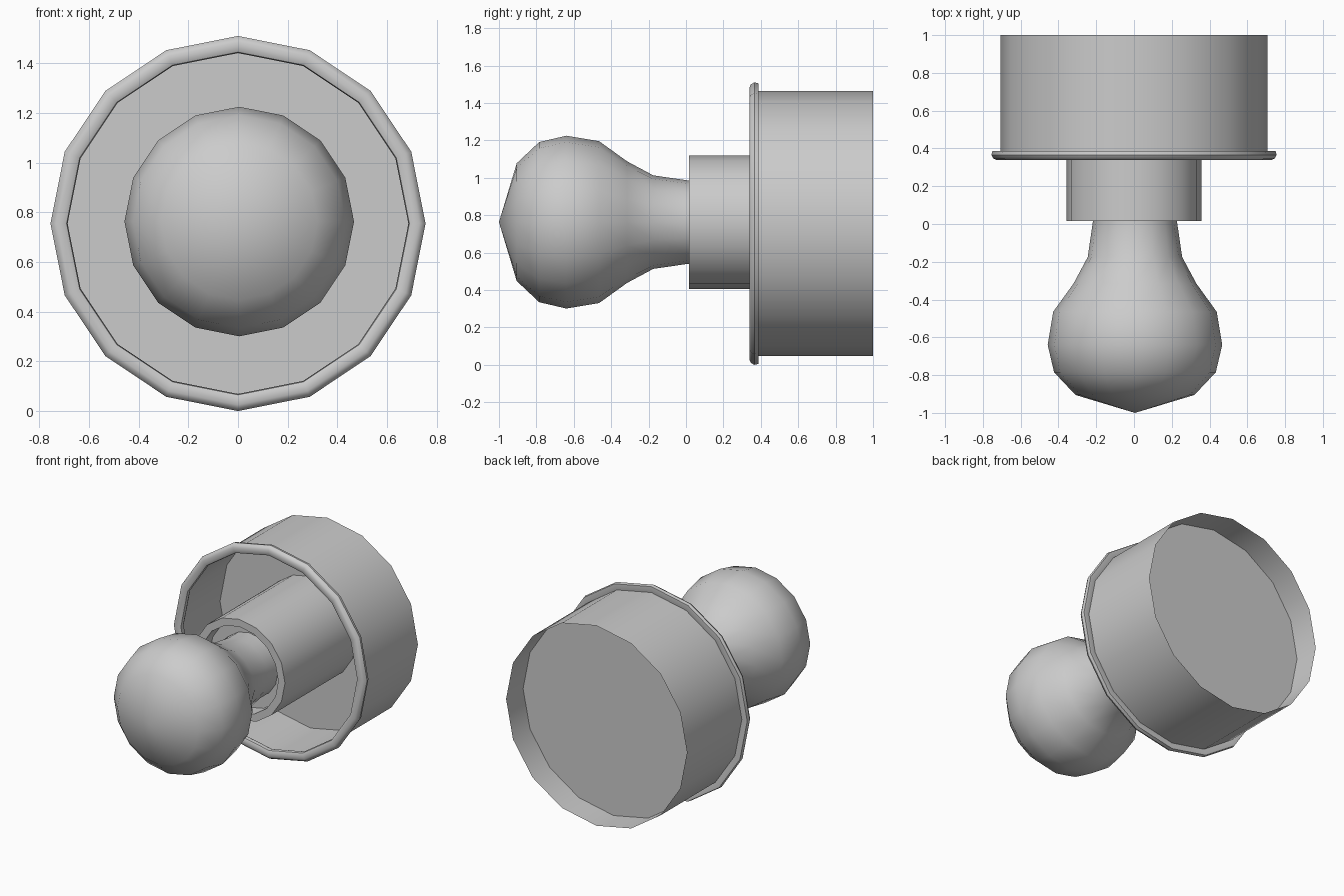
import bpy, bmesh, math

if "Cube" in bpy.data.objects:
    bpy.data.objects.remove(bpy.data.objects["Cube"])

SIDES = 16


def lathe(name, profile, cx, cz, closed=False, angle=40):
    """Turn a (radius, y) profile around the y direction."""
    bm = bmesh.new()
    rings = []
    for r, y in profile:
        if r < 1e-6:
            rings.append([bm.verts.new((cx, y, cz))] * SIDES)
            continue
        rings.append([bm.verts.new((cx + r * math.sin(2 * math.pi * i / SIDES), y,
                                    cz + r * math.cos(2 * math.pi * i / SIDES)))
                      for i in range(SIDES)])
    pairs = list(zip(rings, rings[1:]))
    if closed:
        pairs.append((rings[-1], rings[0]))
    for a, b in pairs:
        for i in range(SIDES):
            j = (i + 1) % SIDES
            quad = list(dict.fromkeys((a[i], a[j], b[j], b[i])))
            bm.faces.new(quad)
    bmesh.ops.recalc_face_normals(bm, faces=bm.faces)
    mesh = bpy.data.meshes.new(name)
    bm.to_mesh(mesh)
    bm.free()
    obj = bpy.data.objects.new(name, mesh)
    bpy.context.collection.objects.link(obj)
    bpy.ops.object.select_all(action='DESELECT')
    obj.select_set(True)
    bpy.context.view_layer.objects.active = obj
    bpy.ops.object.shade_smooth_by_angle(angle=math.radians(angle))
    return obj


FLOOR = 0.81   # plate inside the cup
SOCKET = 0.12  # bottom of the sleeve's recess

# Thin cup wall, open at both ends
lathe("cup_wall", [(0.708, 0.37), (0.708, 1.0)], 0, 0.755)

# Recessed plate that closes the cup
lathe("cup_floor", [(0, FLOOR), (0.708, FLOOR)], 0, 0.755)

# Rolled lip round the front opening
lathe("cup_lip", [(0.708, 0.387), (0.75, 0.387), (0.755, 0.365), (0.745, 0.347),
                  (0.73, 0.34), (0.705, 0.34), (0.69, 0.347), (0.686, 0.365),
                  (0.692, 0.38)], 0, 0.755, closed=True)

# Central sleeve with a shallow socket in its front
lathe("sleeve", [(0.357, FLOOR), (0.357, 0.015), (0.305, 0.015),
                 (0.305, SOCKET), (0, SOCKET)], 0, 0.763)

# Round knob with a flared neck
lathe("knob", [(0, -1.0), (0.315, -0.905), (0.428, -0.785), (0.462, -0.64),
               (0.433, -0.465), (0.325, -0.315), (0.25, -0.175),
               (0.223, 0.01), (0.223, SOCKET)], 0.005, 0.763, angle=60)
